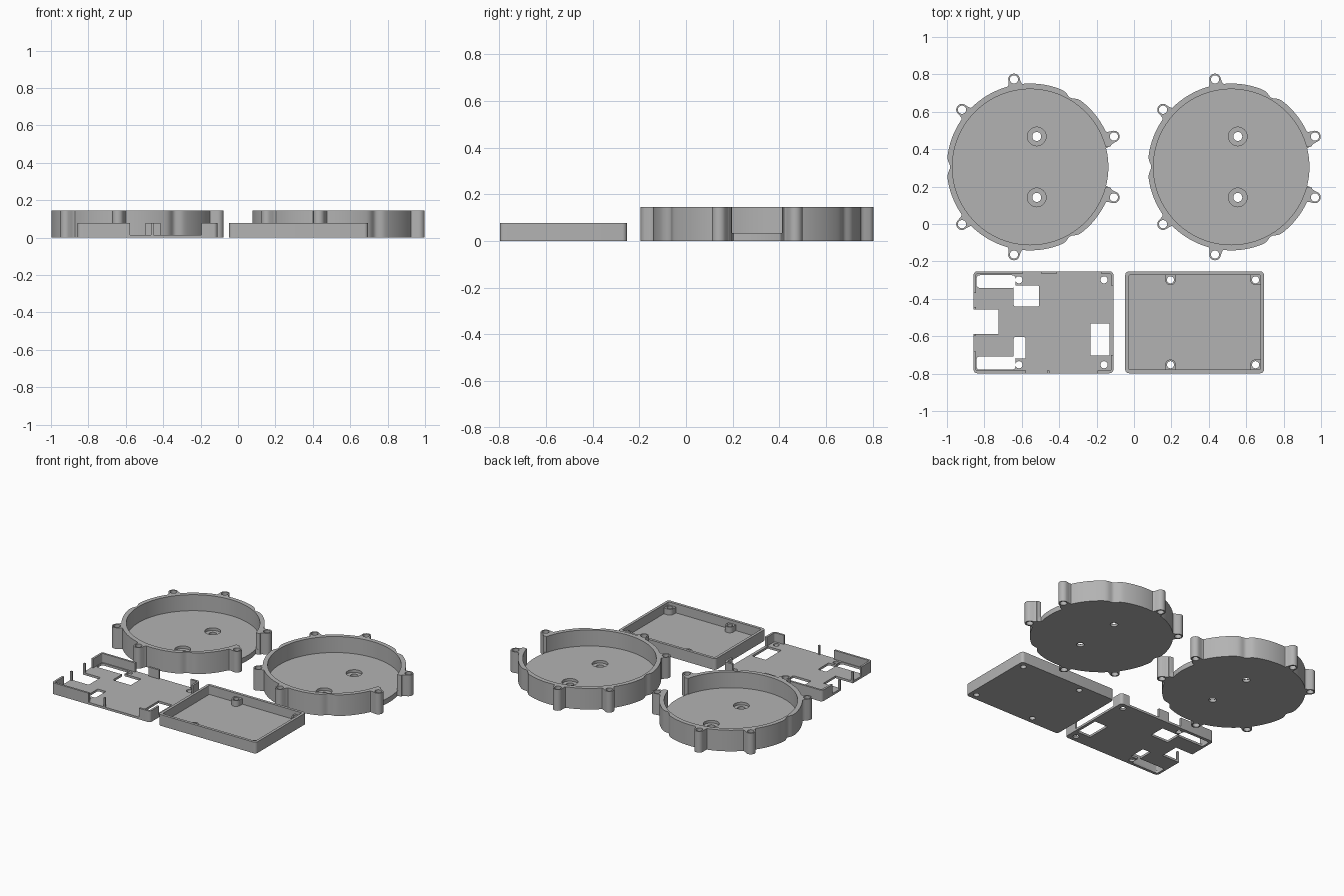
import bpy, bmesh, math

if "Cube" in bpy.data.objects:
    bpy.data.objects.remove(bpy.data.objects["Cube"])

grey = bpy.data.materials.new("plain grey")
grey.diffuse_color = (0.45, 0.45, 0.45, 1)
grey.use_nodes = True
grey.node_tree.nodes["Principled BSDF"].inputs["Base Color"].default_value = grey.diffuse_color


def prism(name, pts, z0, z1):
    """Vertical prism over a 2D outline."""
    bm = bmesh.new()
    face = bm.faces.new([bm.verts.new((x, y, z0)) for x, y in pts])
    top = bmesh.ops.extrude_face_region(bm, geom=[face])["geom"]
    bmesh.ops.translate(bm, vec=(0, 0, z1 - z0),
                        verts=[v for v in top if isinstance(v, bmesh.types.BMVert)])
    bmesh.ops.recalc_face_normals(bm, faces=bm.faces)
    mesh = bpy.data.meshes.new(name)
    bm.to_mesh(mesh)
    bm.free()
    mesh.materials.append(grey)
    ob = bpy.data.objects.new(name, mesh)
    bpy.context.collection.objects.link(ob)
    return ob


def circle(x, y, r, n=32):
    return [(x + r * math.cos(2 * math.pi * i / n), y + r * math.sin(2 * math.pi * i / n))
            for i in range(n)]


def rect(x0, x1, y0, y1, r=0.0):
    """Rectangle outline, with rounded corners when r > 0."""
    if r == 0:
        return [(x0, y0), (x1, y0), (x1, y1), (x0, y1)]
    pts = []
    corners = [(x1 - r, y1 - r), (x0 + r, y1 - r), (x0 + r, y0 + r), (x1 - r, y0 + r)]
    for k, (cx, cy) in enumerate(corners):
        for i in range(7):
            a = math.pi / 2 * (k + i / 6)
            pts.append((cx + r * math.cos(a), cy + r * math.sin(a)))
    return pts


def combine(ob, pts, z0, z1, op="DIFFERENCE"):
    """Cut or add a prism, and apply it."""
    tool = prism("helper", pts, z0, z1)
    tool.hide_render = True
    mod = ob.modifiers.new("bool", "BOOLEAN")
    mod.operation, mod.solver, mod.object = op, "EXACT", tool
    bpy.context.view_layer.update()
    new = bpy.data.meshes.new_from_object(
        ob.evaluated_get(bpy.context.evaluated_depsgraph_get()))
    ob.modifiers.clear()
    ob.data = new
    bpy.data.objects.remove(tool)


# --- round dishes: wavy wall with six screw ears and a side opening ---
DX, DY, H, FLOOR = -0.555, 0.305, 0.145, 0.035
EARS = [20, 100.5, 140, 220, 259.5, 340]
EAR_C, EAR_R = 0.476, 0.031


def gap(a, b):
    return abs((a - b + 180) % 360 - 180)


def dish_radius(a):
    r = 0.446
    if gap(a, 0) < 14.5:
        r = 0.418
    for n in (60, 180, 300):
        r -= 0.018 * math.exp(-(gap(a, n) / 4) ** 2)
    edge = math.degrees(math.asin(EAR_R / EAR_C))
    for e in EARS:
        d = gap(a, e)
        if d <= edge:
            t = math.radians(d)
            r = EAR_C * math.cos(t) + math.sqrt(EAR_R ** 2 - (EAR_C * math.sin(t)) ** 2)
        elif d < edge + 1.7:
            f = (edge + 1.7 - d) / 1.7
            r += (0.474 - r) * f ** 2.5
    return r


outline = []
for i in range(720):
    a = i / 2
    r = dish_radius(a)
    outline.append((DX + r * math.cos(math.radians(a)), DY + r * math.sin(math.radians(a))))
dish = prism("left_dish", outline, 0, H)
combine(dish, circle(DX, DY, 0.416, 128), FLOOR, H + 0.1)
combine(dish, rect(DX + 0.3, DX + 0.6, DY - 0.107, DY + 0.107), FLOOR, H + 0.1)
for e in EARS:
    t = math.radians(e)
    combine(dish, circle(DX + EAR_C * math.cos(t), DY + EAR_C * math.sin(t), 0.022), -0.1, H + 0.1)
for s in (-1, 1):
    combine(dish, circle(-0.52, DY + s * 0.163, 0.05), 0.017, H)
    combine(dish, circle(-0.52, DY + s * 0.163, 0.024), -0.1, H)
second = bpy.data.objects.new("right_dish", dish.data)
second.location.x = 1.075
bpy.context.collection.objects.link(second)

# --- shallow tray with four screw bosses ---
Y0, Y1, TOP, BASE = -0.798, -0.253, 0.077, 0.015
YM = (Y0 + Y1) / 2
tray = prism("tray", rect(-0.047, 0.695, Y0, Y1, 0.02), 0, TOP)
combine(tray, rect(-0.028, 0.676, Y0 + 0.019, Y1 - 0.019, 0.008), BASE, TOP + 0.1)
for s in (-1, 1):
    y, wall = YM + s * 0.227, YM + s * 0.262
    lo, hi = min(y, wall), max(y, wall)
    for x in (0.195, 0.65):
        combine(tray, circle(x, y, 0.028), 0.005, 0.055, "UNION")
        far = x + 0.028 if x < 0.5 else 0.685
        combine(tray, rect(x - 0.028, far, lo, hi), 0.005, 0.055, "UNION")
    y0, y1 = sorted((y - s * 0.028, wall))
    combine(tray, rect(0.65, 0.685, y0, y1), 0.005, 0.055, "UNION")
    for x in (0.195, 0.65):
        combine(tray, circle(x, y, 0.019), -0.1, TOP + 0.1)

# --- cover plate: broken rim, port windows and screw holes ---
X0, X1, W = -0.858, -0.11, 0.014
cover = prism("cover_plate", rect(X0, X1, Y0, Y1, 0.02), 0, TOP)
combine(cover, rect(X0 + W, X1 - W, Y0 + W, Y1 - W, 0.006), BASE, TOP + 0.1)
for a, b in ((-0.577, -0.465), (-0.453, -0.195)):        # front rim gaps
    combine(cover, rect(a, b, Y0 - 0.1, Y0 + 0.03), BASE, TOP + 0.1)
for a, b in ((-0.596, -0.495), (-0.415, -0.175)):        # back rim gaps
    combine(cover, rect(a, b, Y1 - 0.03, Y1 + 0.1), BASE, TOP + 0.1)
for a, b in ((-0.445, -0.368), (-0.682, -0.597)):        # left rim gaps
    combine(cover, rect(X0 - 0.1, X0 + 0.03, a, b), BASE, TOP + 0.1)
combine(cover, rect(X1 - 0.03, X1 + 0.1, -0.70, -0.33), BASE, TOP + 0.1)
windows = [rect(X0 - 0.1, -0.725, -0.587, -0.457),
           rect(-0.842, -0.634, -0.342, -0.274, 0.018),
           rect(-0.842, -0.634, -0.779, -0.708, 0.018),
           rect(-0.643, -0.507, -0.441, -0.328, 0.008),
           rect(-0.643, -0.58, -0.72, -0.605, 0.008),
           rect(-0.232, -0.13, -0.703, -0.532)]
windows += [circle(x, YM + s * 0.227, 0.019) for x in (-0.615, -0.16) for s in (-1, 1)]
for w in windows:
    combine(cover, w, -0.1, TOP + 0.1)

# --- smooth the round walls, keep edges crisp ---
for ob in (dish, tray, cover):
    bpy.ops.object.select_all(action="DESELECT")
    ob.select_set(True)
    bpy.context.view_layer.objects.active = ob
    bpy.ops.object.shade_smooth_by_angle(angle=math.radians(30))
